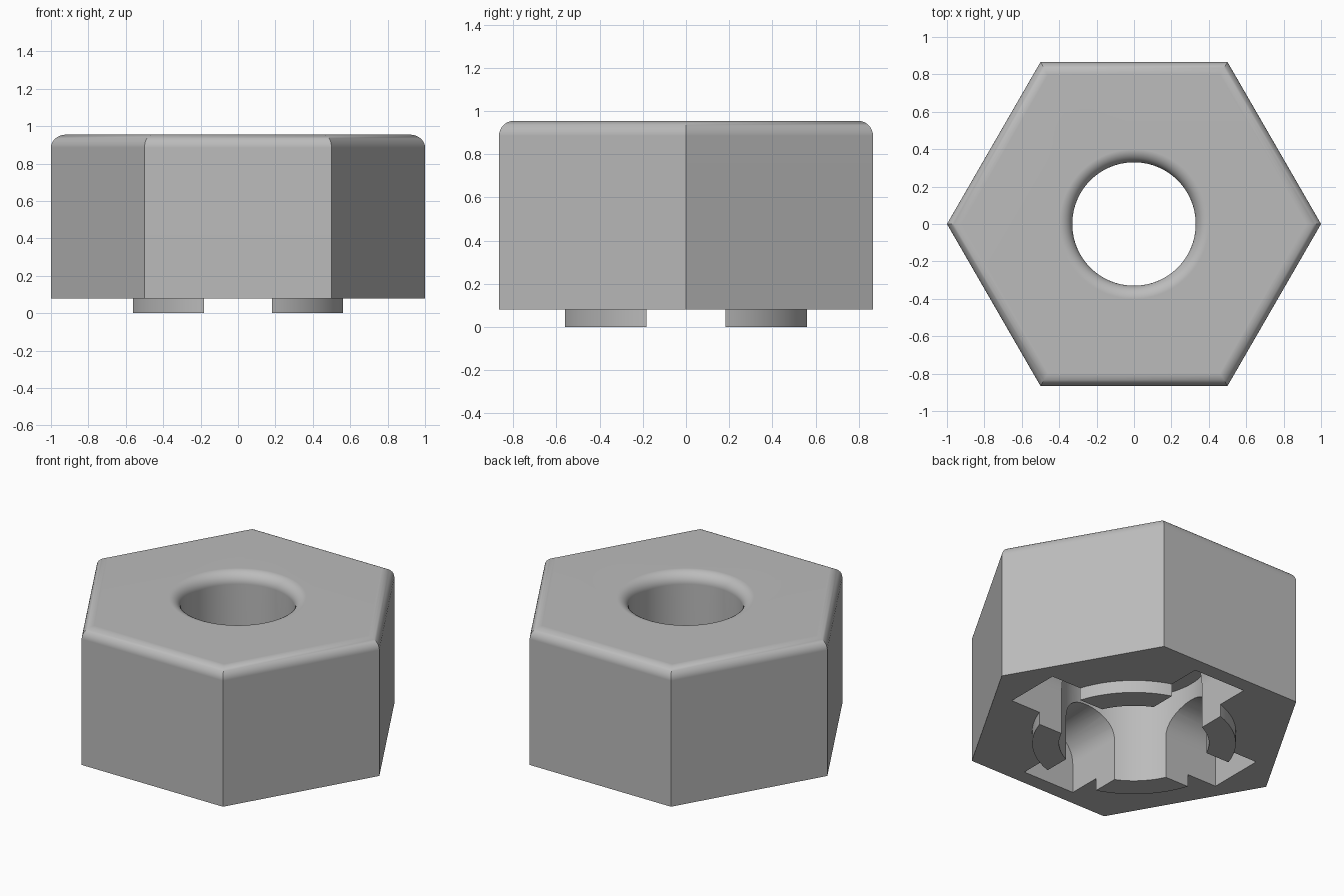
import bpy, bmesh, math

cube = bpy.data.objects.get("Cube")
if cube:
    bpy.data.objects.remove(cube, do_unlink=True)

FLOOR, TOP = 0.08, 0.955      # underside and top of the hexagonal block
FILLET = 0.07
BORE, OPENING, STEP = 0.435, 0.33, 0.56
SLOT, REACH, SPRING = 0.183, 0.77, 0.27
LOW, HIGH = -0.1, 1.1         # how far cutters overshoot

# Plain grey plastic
grey = bpy.data.materials.new("grey")
grey.use_nodes = True
colour = (0.5, 0.5, 0.5, 1)
grey.diffuse_color = colour
grey.node_tree.nodes["Principled BSDF"].inputs["Base Color"].default_value = colour


def loft(name, rings):
    """Skin a closed solid through rings of equal length."""
    bm = bmesh.new()
    loops = [[bm.verts.new(p) for p in ring] for ring in rings]
    n = len(loops[0])
    for a, b in zip(loops, loops[1:]):
        for i in range(n):
            j = (i + 1) % n
            bm.faces.new((a[i], a[j], b[j], b[i]))
    bm.faces.new(loops[0][::-1])
    bm.faces.new(loops[-1])
    bmesh.ops.recalc_face_normals(bm, faces=bm.faces)
    mesh = bpy.data.meshes.new(name)
    bm.to_mesh(mesh)
    bm.free()
    mesh.materials.append(grey)
    obj = bpy.data.objects.new(name, mesh)
    bpy.context.collection.objects.link(obj)
    return obj


def polygon(radius, z, sides):
    return [(radius * math.cos(math.tau * i / sides),
             radius * math.sin(math.tau * i / sides), z) for i in range(sides)]


def fillet(steps=8):
    """Quarter-round: (inward offset, height) from wall to top."""
    angles = [math.pi / 2 * i / steps for i in range(steps + 1)]
    return [(FILLET * (1 - math.cos(a)), TOP - FILLET + FILLET * math.sin(a))
            for a in angles]


def combine(obj, tool, operation):
    tool.hide_render = True
    mod = obj.modifiers.new(tool.name, 'BOOLEAN')
    mod.operation, mod.object, mod.solver = operation, tool, 'EXACT'
    bpy.context.view_layer.objects.active = obj
    bpy.ops.object.modifier_apply(modifier=mod.name)
    bpy.data.objects.remove(tool, do_unlink=True)


# Hexagonal block with a rounded top edge
side = math.cos(math.pi / 6)
body = loft("hex_nut_body", [polygon(1, FLOOR, 6)] +
            [polygon(1 - d / side, z, 6) for d, z in fillet()])

# Round collar below, later divided into four feet
collar = loft("foot_collar", [polygon(0.59, z, 96) for z in (0, 0.2)])
combine(body, collar, 'UNION')

# Stepped centre hole with a rounded mouth
profile = [(BORE, LOW), (BORE, STEP), (OPENING, STEP)]
profile += [(OPENING + d, z) for d, z in fillet()]
profile.append((OPENING + FILLET, HIGH))
bore = loft("bore_cutter", [polygon(r, z, 96) for r, z in profile])
combine(body, bore, 'DIFFERENCE')


# Crossed slots with arched ceilings
def arch(distance, along_x):
    points = [(-SLOT, LOW), (SLOT, LOW)]
    for i in range(25):
        a = math.pi * i / 24
        points.append((SLOT * math.cos(a), SPRING + SLOT * math.sin(a)))
    return [(distance, p, z) if along_x else (p, distance, z) for p, z in points]


for along_x in (True, False):
    slot = loft("slot_cutter", [arch(d, along_x) for d in (-REACH, REACH)])
    combine(body, slot, 'DIFFERENCE')

# Smooth rounds, crisp edges
bpy.ops.object.select_all(action='DESELECT')
body.select_set(True)
bpy.context.view_layer.objects.active = body
bpy.ops.object.shade_smooth_by_angle(angle=math.radians(30))
weighted = body.modifiers.new("even_shading", 'WEIGHTED_NORMAL')
weighted.keep_sharp = True
